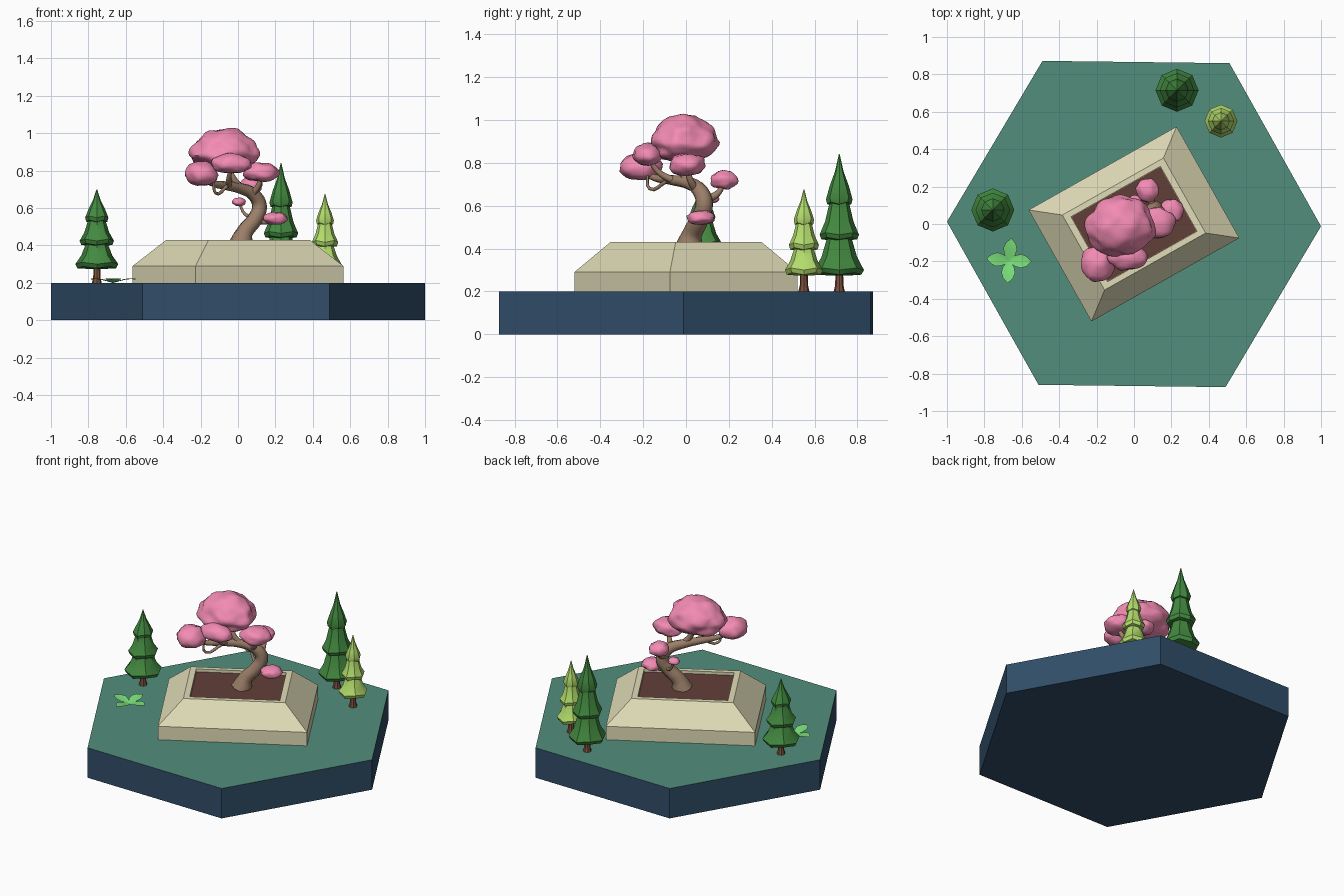
import bpy, bmesh, math
from mathutils import Vector, noise

if "Cube" in bpy.data.objects:
    bpy.data.objects.remove(bpy.data.objects["Cube"])

def mat(name, rgb):
    m = bpy.data.materials.new(name)
    m.diffuse_color = (*rgb, 1)
    m.use_nodes = True
    m.node_tree.nodes["Principled BSDF"].inputs["Base Color"].default_value = m.diffuse_color
    return m

NAVY = mat("navy", (0.03, 0.075, 0.14))
GRASS = mat("grass", (0.085, 0.27, 0.2))
CREAM = mat("cream", (0.75, 0.72, 0.48))
SOIL = mat("soil", (0.12, 0.05, 0.04))
BARK = mat("bark", (0.33, 0.21, 0.14))
PINE_BARK = mat("pine_bark", (0.2, 0.08, 0.045))
PINK = mat("pink", (0.9, 0.26, 0.45))
DARK = mat("dark_green", (0.055, 0.25, 0.05))
LIME = mat("lime", (0.45, 0.72, 0.15))
LEAF = mat("leaf", (0.2, 0.75, 0.2))

def add(name, bm, mats, smooth=None):
    bmesh.ops.recalc_face_normals(bm, faces=bm.faces)
    me = bpy.data.meshes.new(name)
    bm.to_mesh(me)
    bm.free()
    ob = bpy.data.objects.new(name, me)
    bpy.context.collection.objects.link(ob)
    for m in mats:
        me.materials.append(m)
    if smooth:
        bpy.ops.object.select_all(action='DESELECT')
        ob.select_set(True)
        bpy.context.view_layer.objects.active = ob
        bpy.ops.object.shade_smooth_by_angle(angle=math.radians(smooth))
    return ob

def loft(bm, rings, cap=True):
    """Join successive vertex rings with quads."""
    rs = [[bm.verts.new(p) for p in r] for r in rings]
    n = len(rs[0])
    for a, b in zip(rs, rs[1:]):
        for i in range(n):
            j = (i + 1) % n
            bm.faces.new((a[i], a[j], b[j], b[i]))
    if cap:
        bm.faces.new(rs[0][::-1])
        bm.faces.new(rs[-1])
    return bm

def circle(r, z, n, rot=0.0, wave=0.0):
    return [Vector((r * math.cos(rot + math.tau * i / n), r * math.sin(rot + math.tau * i / n),
                    z + (wave if i % 2 else -wave))) for i in range(n)]

# Hexagonal base with a green top
TURN = math.radians(-0.7)
bm = loft(bmesh.new(), [circle(1, 0, 6, TURN), circle(1, 0.2, 6, TURN)])
bm.normal_update()
for f in bm.faces:
    f.material_index = int(f.normal.z > 0.5)
add("base", bm, [NAVY, GRASS])

# Planter: sloping walls with a recessed soil bed
def rect(w, d, z):
    return [Vector((sx * w / 2, sy * d / 2, z)) for sx, sy in ((-1, -1), (1, -1), (1, 1), (-1, 1))]

PLANTER_ANGLE = math.radians(29.4)
bm = loft(bmesh.new(), [rect(0.908, 0.684, 0.2), rect(0.908, 0.684, 0.29), rect(0.62, 0.46, 0.43),
                        rect(0.548, 0.398, 0.43), rect(0.548, 0.398, 0.405)])
add("planter", bm, [CREAM]).rotation_euler.z = PLANTER_ANGLE
bm = loft(bmesh.new(), [rect(0.546, 0.396, 0.40), rect(0.546, 0.396, 0.412)])
add("soil", bm, [SOIL]).rotation_euler.z = PLANTER_ANGLE

# Bonsai trunk and branches as tapered curves
def branch(name, pts):
    cu = bpy.data.curves.new(name, 'CURVE')
    cu.dimensions = '3D'
    cu.bevel_depth = 1
    cu.bevel_resolution = 2
    cu.resolution_u = 4
    cu.use_fill_caps = True
    s = cu.splines.new('BEZIER')
    s.bezier_points.add(len(pts) - 1)
    for p, (x, y, z, r) in zip(s.bezier_points, pts):
        p.co = (x, y, z)
        p.radius = r
        p.handle_left_type = p.handle_right_type = 'AUTO'
    ob = bpy.data.objects.new(name, cu)
    bpy.context.collection.objects.link(ob)
    cu.materials.append(BARK)
    bpy.ops.object.select_all(action='DESELECT')
    ob.select_set(True)
    bpy.context.view_layer.objects.active = ob
    bpy.ops.object.convert(target='MESH')
    bpy.ops.object.shade_smooth_by_angle(angle=math.radians(50))

branch("trunk", [(0.015, 0.015, 0.405, 0.066), (0.035, 0.03, 0.47, 0.046), (0.09, 0.065, 0.54, 0.042),
                 (0.115, 0.085, 0.61, 0.04), (0.085, 0.065, 0.67, 0.036), (0.01, 0.01, 0.705, 0.029),
                 (-0.07, -0.07, 0.72, 0.023), (-0.15, -0.16, 0.735, 0.015), (-0.2, -0.2, 0.77, 0.01)])
branch("crown_branch", [(0.02, 0.01, 0.7, 0.022), (-0.02, -0.01, 0.75, 0.018), (-0.07, -0.01, 0.85, 0.014)])
branch("front_branch", [(-0.05, -0.05, 0.715, 0.018), (-0.05, -0.12, 0.75, 0.014), (-0.04, -0.17, 0.81, 0.01)])
branch("right_branch", [(0.07, 0.05, 0.67, 0.02), (0.11, 0.02, 0.72, 0.015), (0.125, 0.0, 0.79, 0.012)])
branch("back_branch", [(0.1, 0.08, 0.63, 0.022), (0.09, 0.14, 0.65, 0.016), (0.07, 0.18, 0.71, 0.01)])
branch("low_branch", [(0.09, 0.07, 0.54, 0.02), (0.14, 0.07, 0.525, 0.014), (0.2, 0.075, 0.54, 0.01)])
branch("small_branch", [(0.09, 0.08, 0.55, 0.012), (0.04, 0.11, 0.565, 0.009), (0.005, 0.12, 0.63, 0.007)])
branch("hanging_twig", [(-0.06, -0.09, 0.715, 0.01), (-0.12, -0.17, 0.68, 0.008), (-0.13, -0.18, 0.75, 0.006)])

# Lumpy blossom clouds: centre, radii
clouds = {
    "crown": ((-0.075, -0.01, 0.895), (0.178, 0.155, 0.128)),
    "left": ((-0.195, -0.21, 0.775), (0.088, 0.098, 0.075)),
    "front": ((-0.035, -0.18, 0.83), (0.108, 0.068, 0.058)),
    "right": ((0.125, 0.005, 0.785), (0.092, 0.088, 0.06)),
    "back": ((0.072, 0.18, 0.715), (0.06, 0.066, 0.05)),
    "low": ((0.2, 0.07, 0.54), (0.064, 0.066, 0.04)),
    "small": ((0.005, 0.12, 0.63), (0.036, 0.034, 0.026)),
}
for k, (name, (c, r)) in enumerate(clouds.items()):
    bm = bmesh.new()
    bmesh.ops.create_icosphere(bm, subdivisions=4 if name == "crown" else 3, radius=1)
    for v in bm.verts:
        p = v.co.copy()
        s = 1 + 0.18 * noise.noise(p * 1.7 + Vector((k * 7.3, 1.1, 2.7)))
        s += 0.06 * noise.noise(p * 3.7 + Vector((k * 3.1, 5, 9)))
        p *= s
        if p.z < 0:
            p.z *= 0.75
        v.co = Vector(c) + Vector((p.x * r[0], p.y * r[1], p.z * r[2]))
    add("blossom_" + name, bm, [PINK], 60)

# Pines: three flared tiers stacked over a trunk
def pine(name, x, y, tip, rad, m):
    h = tip - 0.27
    tiers = ((0.0, 1.0), (0.31, 0.80), (0.62, 0.54))
    for i, (t, w) in enumerate(tiers):
        z, R = 0.3 + h * t * 0.93, rad * w
        top = tip if i == 2 else z + h * 0.36
        tr = 0.002 if i == 2 else R * 0.36
        d = top - z
        bm = loft(bmesh.new(), [circle(R * 0.5, z - 0.025, 8), circle(R * 0.9, z - 0.017, 8, 0, 0.005),
                                circle(R, z + 0.005, 8, 0, 0.005), circle(R * 0.72, z + d * 0.3, 8),
                                circle(tr + (R - tr) * 0.3, z + d * 0.62, 8), circle(tr, top, 8)])
        add(f"{name}_tier_{i + 1}", bm, [m], 35).location = (x, y, 0)
    bm = loft(bmesh.new(), [circle(0.026, 0.2, 8), circle(0.019, 0.23, 8), circle(0.018, 0.32, 8)])
    add(name + "_trunk", bm, [PINE_BARK], 40).location = (x, y, 0)

pine("left_pine", -0.755, 0.075, 0.70, 0.115, DARK)
pine("back_pine", 0.23, 0.715, 0.84, 0.115, DARK)
pine("light_pine", 0.465, 0.55, 0.675, 0.088, LIME)

# Four-leaf ground plant
profile = ((0, 0.008, 0.203), (0.035, 0.03, 0.213), (0.065, 0.037, 0.221), (0.095, 0.026, 0.224), (0.119, 0.002, 0.222))
for i, a in enumerate((84, 358, 266, 174)):
    bm = bmesh.new()
    rows = [[bm.verts.new((u, s * w, z - (0.004 if s == 0 else 0))) for s in (-1, 0, 1)] for u, w, z in profile]
    for p, q in zip(rows, rows[1:]):
        for j in range(2):
            bm.faces.new((p[j], q[j], q[j + 1], p[j + 1]))
    leaf = add(f"leaf_{i + 1}", bm, [LEAF], 40)
    leaf.location = (-0.668, -0.196, 0)
    leaf.rotation_euler.z = math.radians(a)
